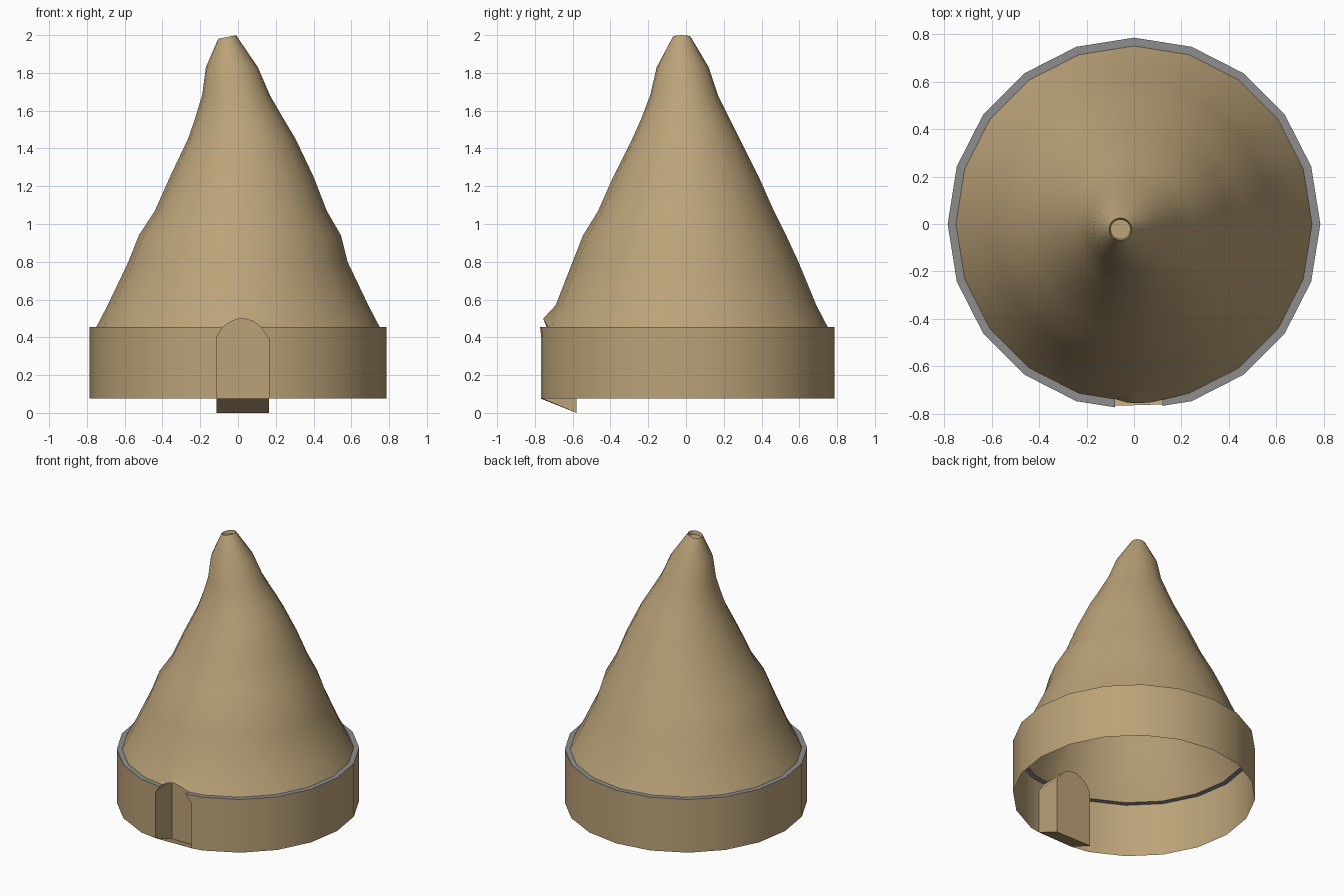
import bpy, bmesh, math
from mathutils import Vector

if "Cube" in bpy.data.objects:
    bpy.data.objects.remove(bpy.data.objects["Cube"])

N = 20                       # sides of the hut
R_WALL, R_CONE = 0.785, 0.75
Z_LOW, Z_RIM = 0.075, 0.455
Y_BACK = -0.58               # back of the doorway recess


def material(name, rgb):
    m = bpy.data.materials.new(name)
    m.diffuse_color = (*rgb, 1)
    m.use_nodes = True
    m.node_tree.nodes["Principled BSDF"].inputs["Base Color"].default_value = m.diffuse_color
    return m


TAN = material("tan_hide", (0.50, 0.365, 0.19))
GREY = material("grey_rim", (0.27, 0.27, 0.27))


def build(name, polys, mat, ref, outward=True):
    """Make a sheet object whose faces point away from (or toward) ref."""
    bm = bmesh.new()
    for p in polys:
        bm.faces.new([bm.verts.new(v) for v in p])
    bmesh.ops.remove_doubles(bm, verts=bm.verts, dist=0.0005)
    bm.normal_update()
    ref = Vector(ref)
    for f in bm.faces:
        f.smooth = True
        away = f.normal.dot(f.calc_center_median() - ref) > 0
        if away != outward:
            f.normal_flip()
    me = bpy.data.meshes.new(name)
    bm.to_mesh(me)
    bm.free()
    me.set_sharp_from_angle(angle=math.radians(30))
    me.materials.append(mat)
    ob = bpy.data.objects.new(name, me)
    bpy.context.collection.objects.link(ob)
    return ob


def ring(cx, cy, rx, ry, z, tilt=0.0):
    pts = []
    for k in range(N):
        a = 2 * math.pi * k / N
        dx = rx * math.cos(a)
        pts.append((cx + dx, cy + ry * math.sin(a), z + tilt * dx))
    return pts


def strip(a, b, skip=()):
    return [[a[k], a[(k + 1) % N], b[(k + 1) % N], b[k]]
            for k in range(N) if k not in skip]


def front(x, r, z):
    """Point on the front two panels of a polygon of radius r."""
    return (x, -(r - abs(x) * math.tan(math.pi / N)), z)


FL, FR = 14, 16              # corners either side of the front corner
DOOR = (14, 15)              # front panels holding the doorway

wall_low = ring(0, 0, R_WALL, R_WALL, Z_LOW)
wall_top = ring(0, 0, R_WALL, R_WALL, Z_RIM)
base = ring(0, 0, R_CONE, R_CONE, Z_RIM)

# Doorway outline, left to right
left = [front(-0.115, R_WALL, Z_LOW), front(-0.115, R_WALL, 0.40),
        front(-0.08, R_WALL, Z_RIM)]
right = [front(0.12, R_WALL, Z_RIM), front(0.165, R_WALL, 0.39),
         front(0.165, R_WALL, Z_LOW)]
in_l, in_r = front(-0.08, R_CONE, Z_RIM), front(0.12, R_CONE, Z_RIM)
arch = [(-0.03, -0.752, 0.487), (0.0, -0.755, 0.497), (0.025, -0.755, 0.50),
        (0.08, -0.75, 0.485)]

# Round wall with panels shaped around the doorway
polys = strip(wall_low, wall_top, DOOR)
polys.append([wall_low[FL], *left, wall_top[FL]])
polys.append([*right, wall_low[FR], wall_top[FR]])
build("round_wall", polys, TAN, (0, 0, 0.26))

# Flat ledge on top of the wall
polys = strip(wall_top, base, DOOR)
polys.append([wall_top[FL], left[-1], in_l, base[FL]])
polys.append([right[0], wall_top[FR], base[FR], in_r])
build("wall_ledge", polys, GREY, (0, 0, 0))

# Conical roof: z, then x and y extents of each ring
LEVELS = [
    (0.57, -0.69, 0.69, -0.69, 0.69),
    (0.80, -0.58, 0.58, -0.60, 0.595),
    (0.94, -0.525, 0.545, -0.545, 0.53),
    (1.07, -0.44, 0.47, -0.465, 0.465),
    (1.25, -0.36, 0.40, -0.385, 0.385),
    (1.45, -0.265, 0.305, -0.285, 0.285),
    (1.55, -0.23, 0.245, -0.24, 0.235),
    (1.68, -0.19, 0.17, -0.19, 0.17),
    (1.83, -0.17, 0.105, -0.155, 0.12),
    (1.99, -0.105, -0.01, -0.07, 0.025),
]
rings = []
for i, (z, x0, x1, y0, y1) in enumerate(LEVELS):
    tilt = 0.2 if i == len(LEVELS) - 1 else 0
    rings.append(ring((x0 + x1) / 2, (y0 + y1) / 2,
                      (x1 - x0) / 2, (y1 - y0) / 2, z, tilt))
first = rings[0]
polys = strip(base, first, DOOR)
polys.append([base[FL], in_l, *arch[:2], first[15], first[FL]])
polys.append([*arch[1:], in_r, base[FR], first[FR], first[15]])
for a, b in zip(rings, rings[1:]):
    polys += strip(a, b)
build("cone_roof", polys, TAN, (0, 0, 0.3))

# Sunken cap in the tip
sunk = ring(-0.057, -0.022, 0.042, 0.042, 1.965, 0.2)
build("tip_cap", strip(rings[-1], sunk) + [sunk], TAN,
      (-0.057, -0.022, 2.1), outward=False)

# Doorway recess: sides, arch, sloping floor and back
outline = left + [in_l] + arch + [in_r] + right
back = [(x, Y_BACK, 0.0 if z == Z_LOW else z) for x, y, z in outline]
polys = []
for i in range(len(outline)):
    j = (i + 1) % len(outline)
    quad = [outline[i], outline[j], back[j], back[i]]
    if back[i] == back[j]:   # triangle where the arch crosses the ledge
        quad.pop()
    polys.append(quad)
back_face = [p for i, p in enumerate(back) if p != back[i - 1]]
polys.append(back_face)
build("doorway_recess", polys, TAN, (0.02, -0.68, 0.25), outward=False)
